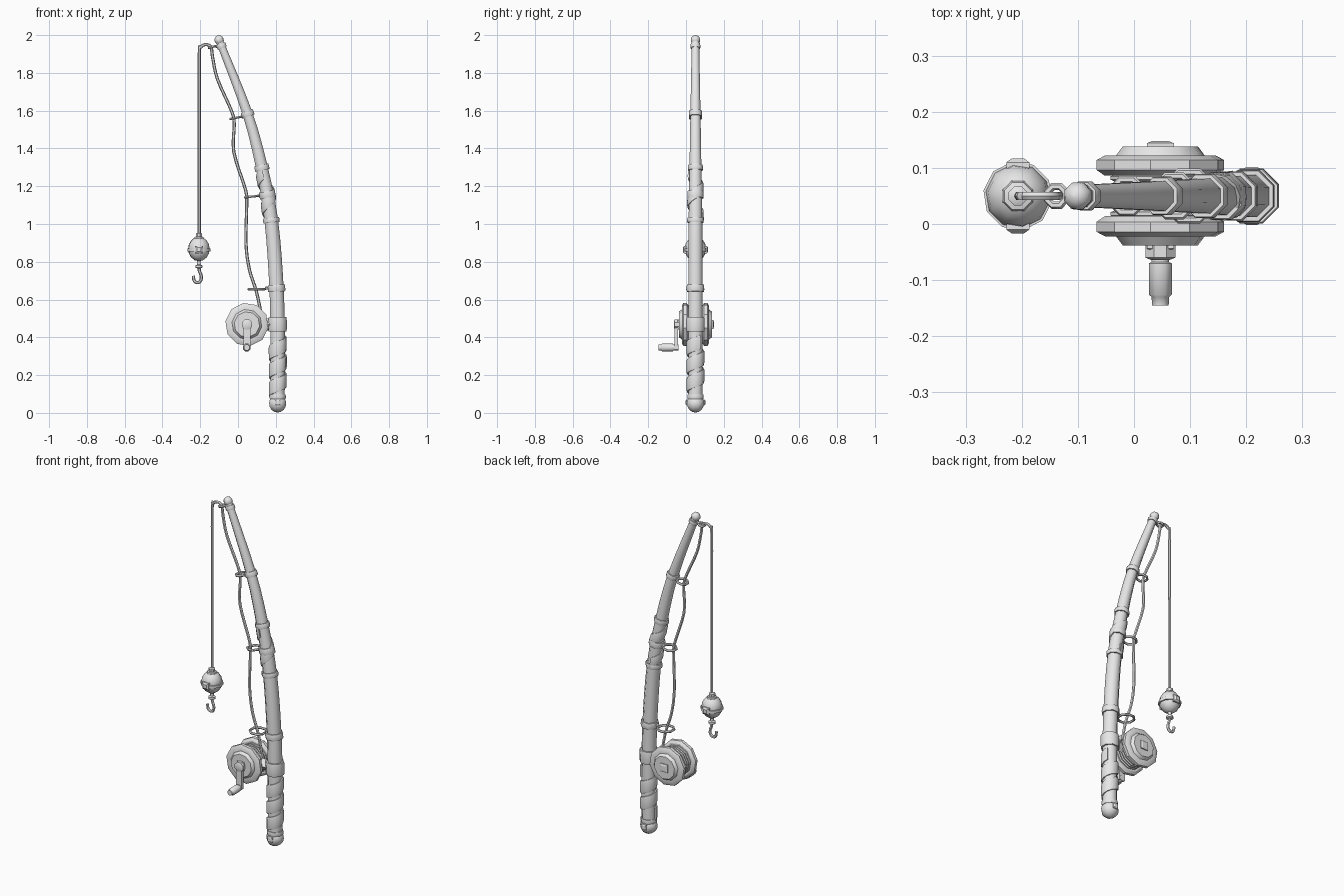
import bpy, bmesh, math
from mathutils import Vector

if "Cube" in bpy.data.objects:
    bpy.data.objects.remove(bpy.data.objects["Cube"])

MID = 0.05  # depth of the rod's plane
grey = bpy.data.materials.new("plain grey")
grey.use_nodes = True
grey.diffuse_color = (0.8, 0.8, 0.8, 1)
grey.node_tree.nodes["Principled BSDF"].inputs["Base Color"].default_value = (0.8, 0.8, 0.8, 1)


def finish(name, bm, angle=50):
    bmesh.ops.recalc_face_normals(bm, faces=bm.faces)
    mesh = bpy.data.meshes.new(name)
    bm.to_mesh(mesh)
    bm.free()
    mesh.materials.append(grey)
    ob = bpy.data.objects.new(name, mesh)
    bpy.context.collection.objects.link(ob)
    bpy.ops.object.select_all(action="DESELECT")
    ob.select_set(True)
    bpy.context.view_layer.objects.active = ob
    bpy.ops.object.shade_smooth_by_angle(angle=math.radians(angle))
    return ob


def skin(name, rings, closed=False, angle=50):
    """Join rings of points into a tube, capped unless closed."""
    bm = bmesh.new()
    vs = [[bm.verts.new(p) for p in ring] for ring in rings]
    n = len(vs[0])
    for a, b in zip(vs, vs[1:] + vs[:1] if closed else vs[1:]):
        for i in range(n):
            j = (i + 1) % n
            bm.faces.new((a[i], a[j], b[j], b[i]))
    if not closed:
        bm.faces.new(vs[0])
        bm.faces.new(vs[-1])
    return finish(name, bm, angle)


def lathe(name, centre, axis, profile, sides=8, angle=50, turn=0.5):
    """Turn (radius, distance) pairs about an axis through centre."""
    c, w = Vector(centre), Vector(axis).normalized()
    u = w.orthogonal().normalized()
    v = w.cross(u)
    ang = [math.tau * (i + turn) / sides for i in range(sides)]
    return skin(name, [[c + w * t + (u * math.cos(a) + v * math.sin(a)) * r for a in ang]
                       for r, t in profile], angle=angle)


def ball(r, squash=1.0, steps=8):
    return [(max(r * math.sin(math.pi * i / steps), 0.001), -r * squash * math.cos(math.pi * i / steps))
            for i in range(steps + 1)]


def ring(name, centre, axis, radius, thick, sides=8):
    c, w = Vector(centre), Vector(axis).normalized()
    u = Vector((0, 1, 0))
    v = w.cross(u)
    rings = []
    for i in range(sides):
        a = math.tau * (i + 0.5) / sides
        d = u * math.cos(a) + v * math.sin(a)
        rings.append([c + d * (radius + thick * math.cos(b)) + w * thick * math.sin(b)
                      for b in (math.tau * k / 6 for k in range(6))])
    return skin(name, rings, closed=True)


def wire(name, points, thick, res=4):
    """A smooth cord through (x, z) points in the rod's plane."""
    pts = [Vector((x, MID, z)) for x, z in points]
    path = []
    for i in range(len(pts) - 1):
        a, b = pts[max(i - 1, 0)], pts[min(i + 2, len(pts) - 1)]
        p, q = pts[i], pts[i + 1]
        for k in range(res):
            t = k / res
            path.append(0.5 * (2 * p + (q - a) * t + (2 * a - 5 * p + 4 * q - b) * t * t
                               + (3 * p - a - 3 * q + b) * t ** 3))
    path.append(pts[-1])
    rings = []
    for i, p in enumerate(path):
        d = (path[min(i + 1, len(path) - 1)] - path[max(i - 1, 0)]).normalized()
        n = Vector((d.z, 0, -d.x))
        rings.append([p + (n * math.cos(a) + Vector((0, 1, 0)) * math.sin(a)) * thick
                      for a in (math.tau * k / 6 for k in range(6))])
    return skin(name, rings)


# Rod shape: height, x, radius
KNOTS = [(0.0, 0.21, 0.040), (0.4, 0.21, 0.041), (0.66, 0.204, 0.041), (1.02, 0.176, 0.039),
         (1.3, 0.126, 0.034), (1.58, 0.052, 0.029), (1.97, -0.098, 0.021)]


def knot_value(z, k):
    i = max(j for j in range(len(KNOTS) - 1) if KNOTS[j][0] <= z or j == 0)

    def slope(j):
        a, b = KNOTS[max(j - 1, 0)], KNOTS[min(j + 1, len(KNOTS) - 1)]
        return (b[k] - a[k]) / (b[0] - a[0])
    p, q = KNOTS[i], KNOTS[i + 1]
    h = q[0] - p[0]
    t = (z - p[0]) / h
    return ((2 * t**3 - 3 * t * t + 1) * p[k] + (t**3 - 2 * t * t + t) * h * slope(i)
            + (3 * t * t - 2 * t**3) * q[k] + (t**3 - t * t) * h * slope(i + 1))


def tangent(z):
    return Vector((knot_value(z + 0.01, 1) - knot_value(z - 0.01, 1), 0, 0.02)).normalized()


def on_rod(z, a, extra):
    d = tangent(z)
    r = knot_value(z, 2) + extra
    return (Vector((knot_value(z, 1), MID, z)) + Vector((d.z, 0, -d.x)) * math.cos(a) * r
            + Vector((0, 1, 0)) * math.sin(a) * r)


def sleeve(name, steps, sides=8):
    return skin(name, [[on_rod(z, math.tau * (i + 0.5) / sides, e) for i in range(sides)]
                       for z, e in steps])


def collar(name, z, half, extra):
    return sleeve(name, [(z - half, 0), (z - half, extra * 0.8), (z - half * 0.6, extra),
                         (z + half * 0.6, extra), (z + half, extra * 0.8), (z + half, 0)])


def wrap(name, z0, z1, turns, width, extra, start=0.0, per_turn=12):
    n = round(abs(turns) * per_turn)
    rings = []
    for i in range(n + 1):
        z, a = z0 + (z1 - z0) * i / n, start + math.tau * turns * i / n
        rings.append([on_rod(z + width * s, a, e * extra)
                      for s, e in ((-0.5, -0.4), (-0.5, 0.7), (-0.35, 1), (0.35, 1), (0.5, 0.7), (0.5, -0.4))])
    return skin(name, rings, angle=40)


# Pole, grip and bands
sleeve("pole", [(0.06 + i * 0.0955, 0) for i in range(21)])
wrap("grip_wrap", 0.125, 0.375, 2.6, 0.075, 0.007, start=math.pi)
collar("grip_base_band", 0.085, 0.012, 0.006)
lathe("butt_cap", (0.21, MID, 0.05), (0, 0, 1), ball(0.049, 0.98))
for side in (-1, 1):
    lathe("butt_stud", (0.21, MID, 0.055), (0, side, 0), [(0.022, 0.035), (0.022, 0.048), (0.013, 0.052)], 4, 20, 0)
collar("reel_seat", 0.468, 0.038, 0.012)
collar("lower_band", 0.66, 0.018, 0.009)
collar("patch_lower_band", 1.02, 0.013, 0.008)
collar("patch_upper_band", 1.298, 0.014, 0.008)
collar("middle_band", 1.155, 0.018, 0.009)
wrap("patch_wrap", 1.045, 1.27, 1.5, 0.06, 0.006, start=math.pi / 2)
collar("upper_band", 1.584, 0.014, 0.008)
collar("tip_band", 1.942, 0.011, 0.006)
lathe("tip_ball", (-0.1, MID, 1.974), tangent(1.95), ball(0.026))

# Line guides
for name, x, z, r, tilt in (("lower_guide", 0.098, 0.655, 0.046, 0.0), ("middle_guide", 0.072, 1.145, 0.038, -0.12),
                            ("upper_guide", -0.012, 1.562, 0.031, -0.2), ("tip_guide", -0.138, 1.937, 0.018, -0.3)):
    ring(name, (x, MID, z), (tilt, 0, 1), r, 0.007)
    wire(name + "_stem", [(x + r, z + r * 0.1), (knot_value(z, 1), z + 0.012)], 0.008, 1)

# Reel: spool, two flanges and studs
RX, RZ = 0.047, 0.468
spool = []
for i in range(5):
    y = -0.04 + i * 0.016
    spool += [(0.078, y), (0.09, y + 0.005), (0.09, y + 0.011), (0.078, y + 0.016)]
lathe("wound_line", (RX, MID, RZ), (0, 1, 0), spool, 10, 30)
for side in (-1, 1):
    lathe("reel_flange", (RX, MID, RZ), (0, side, 0),
          [(0.09, 0.036), (0.1, 0.036), (0.115, 0.046), (0.115, 0.064), (0.1, 0.072),
           (0.08, 0.072), (0.068, 0.088), (0.03, 0.088)], 10, 30)
    lathe("reel_stud", (RX, MID, RZ), (0, side, 0), [(0.034, 0.08), (0.034, 0.094), (0.02, 0.098)], 4, 20, 0)
lathe("reel_foot", (0.1, MID, RZ), (1, 0, 0), [(0.035, 0), (0.03, 0.1)], 4, 20)

# Crank handle
lathe("crank_hub", (RX, -0.03, RZ), (0, -1, 0), [(0.029, 0), (0.029, 0.03), (0.018, 0.034)], 8, 30)
arm = bmesh.new()
bmesh.ops.create_cube(arm, size=1)
bmesh.ops.scale(arm, vec=(0.036, 0.018, 0.14), verts=arm.verts)
bmesh.ops.translate(arm, vec=(RX, -0.051, RZ - 0.062), verts=arm.verts)
finish("crank_arm", arm, 20)
lathe("crank_knob", (RX, -0.04, 0.346), (0, -1, 0),
      [(0.017, 0), (0.017, 0.028), (0.022, 0.03), (0.022, 0.086), (0.017, 0.09), (0.016, 0.105)], 8, 50)

# Fishing line, float and hook
wire("fishing_line", [(-0.205, 0.94), (-0.205, 1.4), (-0.205, 1.89), (-0.197, 1.936), (-0.17, 1.95),
                      (-0.143, 1.936), (-0.134, 1.88), (-0.108, 1.765), (-0.035, 1.6), (-0.02, 1.53),
                      (-0.022, 1.38), (0.04, 1.18), (0.046, 1.1), (0.042, 0.9), (0.06, 0.76),
                      (0.098, 0.64), (0.125, 0.51)], 0.0085)
FX, FZ = -0.207, 0.868
lathe("float_body", (FX, MID, FZ), (0, 0, 1), ball(0.058, 1.12), 10)
lathe("float_band", (FX, MID, FZ - 0.006), (0, 0, 1), [(0.05, -0.009), (0.062, -0.008), (0.062, 0.008), (0.05, 0.009)], 10)
lathe("float_cap", (FX, MID, 0.915), (0, 0, 1),
      [(0.032, 0), (0.026, 0.016), (0.018, 0.018), (0.018, 0.034), (0.01, 0.038)], 8, 40)
for side in (-1, 1):
    lathe("float_stud", (FX, MID, FZ - 0.004), (0, side, 0), [(0.029, 0.04), (0.029, 0.06), (0.015, 0.067)], 4, 20, 0)
lathe("hook_eye", (FX, MID, 0.775), (0, 0, 1), [(0.01, -0.01), (0.02, -0.006), (0.02, 0.006), (0.01, 0.01), (0.01, 0.04)], 8)
wire("hook", [(-0.207, 0.79), (-0.205, 0.755), (-0.196, 0.73), (-0.195, 0.708), (-0.206, 0.692), (-0.221, 0.691),
              (-0.233, 0.703), (-0.236, 0.726)], 0.0085)
